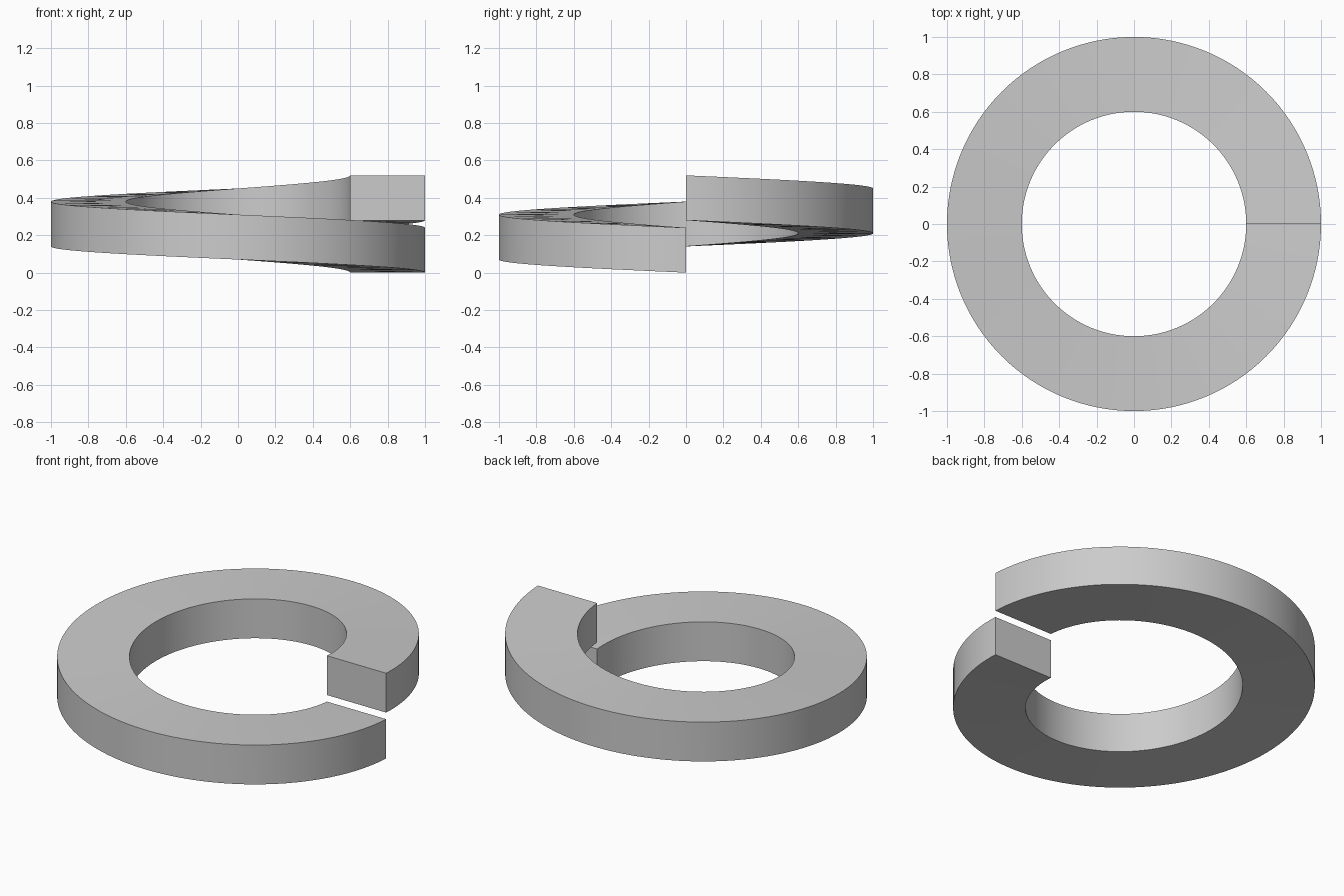
import bpy
import bmesh
import math

cube = bpy.data.objects.get("Cube")
if cube:
    bpy.data.objects.remove(cube, do_unlink=True)

INNER, OUTER = 0.6, 1.0
THICKNESS = 0.24
DROP = 0.28
STEPS = 128

# Plain steel
steel = bpy.data.materials.new("grey steel")
colour = (0.6, 0.6, 0.6, 1.0)
steel.use_nodes = True
steel.diffuse_color = colour
steel.node_tree.nodes["Principled BSDF"].inputs["Base Color"].default_value = colour

# Rectangular section swept one full turn, descending counter-clockwise
bm = bmesh.new()
section = [(INNER, 0), (OUTER, 0), (OUTER, THICKNESS), (INNER, THICKNESS)]
rings = []
for i in range(STEPS + 1):
    t = i / STEPS
    a = math.tau * t
    base = DROP * (1 - t)
    rings.append([bm.verts.new((r * math.cos(a), r * math.sin(a), base + h))
                  for r, h in section])

for low, high in zip(rings, rings[1:]):
    for k in range(4):
        n = (k + 1) % 4
        bm.faces.new((low[k], low[n], high[n], high[k]))

# Flat cut ends at the split
bm.faces.new(rings[0])
bm.faces.new(rings[-1])
bmesh.ops.recalc_face_normals(bm, faces=bm.faces[:])

mesh = bpy.data.meshes.new("split_washer")
bm.to_mesh(mesh)
bm.free()
mesh.materials.append(steel)
washer = bpy.data.objects.new("split_washer", mesh)
bpy.context.collection.objects.link(washer)

# Smooth round walls, sharp rims
bpy.ops.object.select_all(action='DESELECT')
washer.select_set(True)
bpy.context.view_layer.objects.active = washer
bpy.ops.object.shade_smooth_by_angle(angle=math.radians(30))
